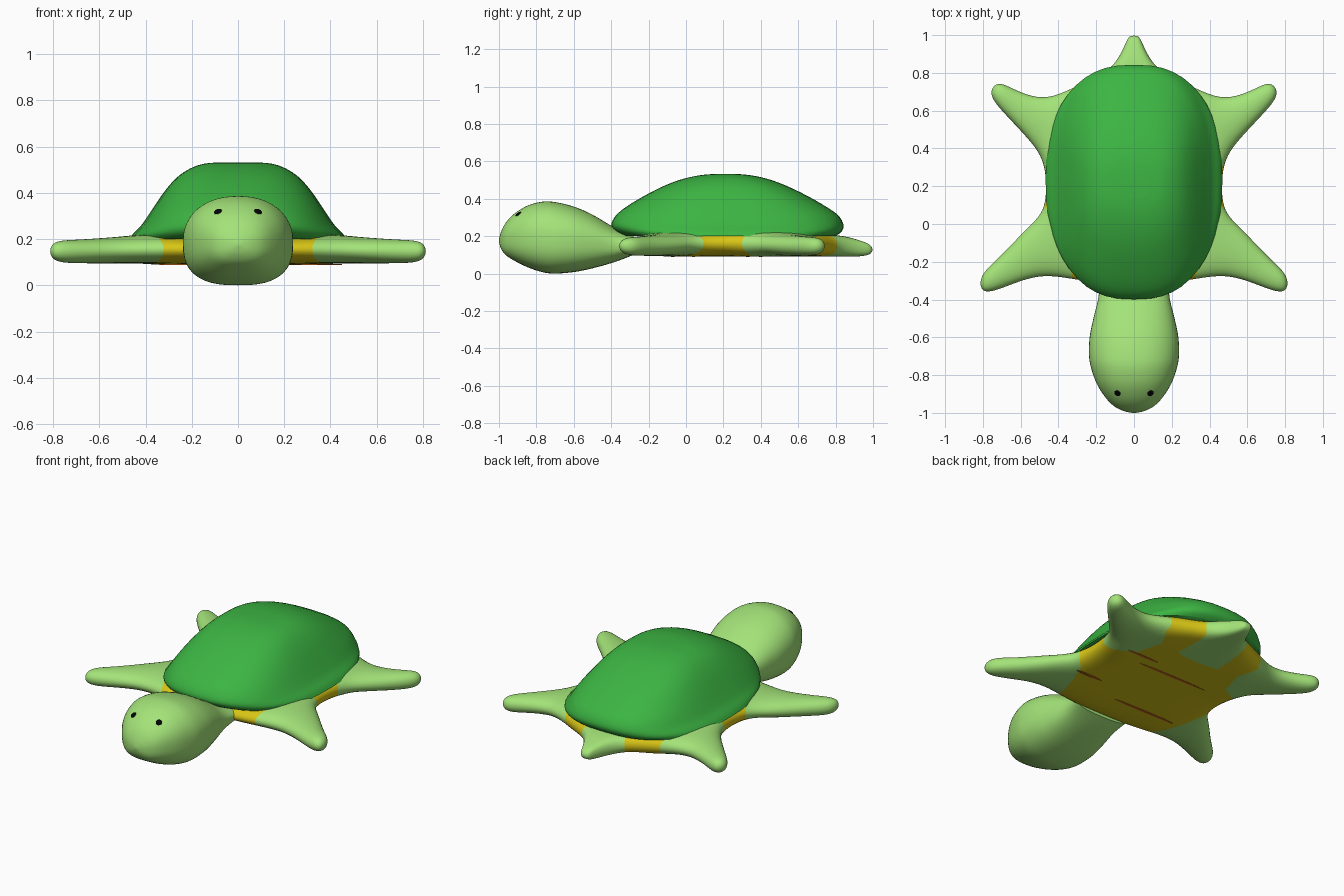
import bpy, bmesh, math
from mathutils import Vector
from mathutils.bvhtree import BVHTree

if "Cube" in bpy.data.objects:
    bpy.data.objects.remove(bpy.data.objects["Cube"])


def material(name, rgb):
    m = bpy.data.materials.new(name)
    m.diffuse_color = (*rgb, 1)
    m.use_nodes = True
    m.node_tree.nodes["Principled BSDF"].inputs["Base Color"].default_value = m.diffuse_color
    return m


SKIN = material("light green skin", (0.37, 0.77, 0.19))
SHELL = material("green shell", (0.045, 0.46, 0.055))
BELLY = material("yellow belly", (0.68, 0.56, 0.008))
BROWN = material("orange brown", (0.62, 0.15, 0.015))
BLACK = material("black", (0.001, 0.001, 0.001))


def add_object(name, bm, mats):
    me = bpy.data.meshes.new(name)
    bm.to_mesh(me)
    bm.free()
    for m in mats:
        me.materials.append(m)
    for p in me.polygons:
        p.use_smooth = True
    me.set_sharp_from_angle(angle=math.radians(50))
    ob = bpy.data.objects.new(name, me)
    bpy.context.collection.objects.link(ob)
    return ob


def resample(rows, steps=4):
    """Catmull-Rom interpolation of a table of section sizes."""
    out = []
    for i in range(len(rows) - 1):
        p0, p1, p2, p3 = (rows[max(0, min(len(rows) - 1, i + k))] for k in (-1, 0, 1, 2))
        for s in range(steps):
            t = s / steps
            out.append([0.5 * (2 * b + (c - a) * t + (2 * a - 5 * b + 4 * c - d) * t * t
                               + (3 * b - a - 3 * c + d) * t ** 3)
                        for a, b, c, d in zip(p0, p1, p2, p3)])
    return out + [list(rows[-1])]


def super_ellipse(rx, ry, n_low, n_high, count=48):
    pts = []
    for i in range(count):
        a = 2 * math.pi * i / count
        c, s = math.cos(a), math.sin(a)
        n = n_high if s > 0 else n_low
        pts.append((rx * math.copysign(abs(c) ** (2 / n), c),
                    ry * math.copysign(abs(s) ** (2 / n), s)))
    return pts


def loft(rings):
    bm = bmesh.new()
    rows = [[bm.verts.new(p) for p in r] for r in rings]
    for a, b in zip(rows, rows[1:]):
        for i in range(len(a)):
            j = (i + 1) % len(a)
            bm.faces.new((a[i], a[j], b[j], b[i]))
    bm.faces.new(rows[0])
    bm.faces.new(rows[-1])
    bmesh.ops.recalc_face_normals(bm, faces=bm.faces)
    return bm


# Shell: stacked outlines (height, half width, front y, back y)
shell_rows = [(.200, .468, -.325, .80), (.225, .452, -.375, .832), (.26, .418, -.399, .842),
              (.31, .383, -.375, .815), (.36, .350, -.315, .745), (.42, .307, -.215, .64),
              (.47, .260, -.115, .535), (.505, .207, -.02, .44), (.525, .15, .07, .35),
              (.532, .08, .14, .28)]
rings = []
for z, w, y0, y1 in resample(shell_rows):
    rings.append([(x, y + (y0 + y1) / 2, z) for x, y in super_ellipse(w, (y1 - y0) / 2, 2.6, 2.6)])
add_object("shell", loft(rings), [SHELL])

# Head and neck: sections along y (y, half width, bottom z, top z)
head_rows = [(-.28, .19, .10, .205), (-.38, .187, .062, .245), (-.5, .215, .028, .315),
             (-.6, .235, .008, .358), (-.7, .238, .0, .382), (-.77, .225, .008, .384),
             (-.85, .195, .035, .362), (-.92, .15, .07, .318), (-.965, .105, .1, .27),
             (-.99, .055, .135, .22), (-1.0, .008, .17, .182)]
rings = []
for y, w, z0, z1 in resample(head_rows):
    rings.append([(x, y, z + (z0 + z1) / 2) for x, z in super_ellipse(w, (z1 - z0) / 2, 2.7, 2.2)])
head_bm = loft(rings)
head_tree = BVHTree.FromBMesh(head_bm)
add_object("head", head_bm, [SKIN])

# Eyes: thin discs lying on the head surface
for side, x in (("left", -.087), ("right", .087)):
    spot, normal, *_ = head_tree.ray_cast(Vector((x, -2, .319)), Vector((0, 1, 0)))
    bm = bmesh.new()
    bmesh.ops.create_uvsphere(bm, u_segments=12, v_segments=8, radius=.018)
    bmesh.ops.scale(bm, verts=bm.verts, vec=(1, 1, .25))
    turn = normal.to_track_quat('Z', 'Y').to_matrix()
    bmesh.ops.rotate(bm, verts=bm.verts, matrix=turn)
    bmesh.ops.translate(bm, verts=bm.verts, vec=spot)
    add_object(side + "_eye", bm, [BLACK])

# Body with flippers and tail: half cage, mirrored and subdivided
cage = {  # name: (x, y, bottom z, top z)
    "c0": (0, -.33, .09, .21), "c1": (0, .08, .09, .21), "c2": (0, .31, .09, .21),
    "c3": (0, .52, .09, .21), "c4": (0, .82, .09, .21),
    "d0": (.16, -.33, .09, .215), "d1": (.16, .08, .09, .21), "d2": (.16, .31, .09, .21),
    "d3": (.14, .55, .09, .21), "d4": (.13, .81, .09, .215),
    "e0": (.31, -.31, .09, .22), "f1": (.475, .08, .09, .235),
    "f2": (.475, .31, .09, .235), "e3": (.33, .73, .09, .22),
    "m2": (.36, .36, .09, .215), "m3": (.29, .62, .09, .215),
    "g0": (.50, -.27, .09, .213), "g1": (.56, .0, .09, .213),
    "h0": (.70, -.35, .09, .2), "h1": (.72, -.18, .09, .2),
    "i0": (.817, -.38, .098, .197), "i1": (.825, -.27, .098, .197),
    "j0": (.54, .42, .09, .213), "j1": (.48, .66, .09, .213),
    "k0": (.68, .57, .09, .2), "k1": (.64, .72, .09, .2),
    "l0": (.785, .69, .098, .197), "l1": (.725, .765, .098, .197),
    "t0": (0, .92, .09, .18), "t1": (.06, .92, .09, .18),
    "u0": (0, 1.0, .1, .155), "u1": (.03, 1.0, .1, .155),
}
belly = ["c0 d0 d1 c1", "c1 d1 d2 c2", "c2 d2 d3 c3", "d0 e0 f1 d1", "d1 f1 f2 d2",
         "d2 f2 m2", "d2 m2 m3 d3", "d3 m3 e3 d4"]
limbs = ["e0 g0 g1 f1", "g0 h0 h1 g1", "h0 i0 i1 h1",                  # front flipper
         "m2 f2 e3 m3", "f2 j0 j1 e3", "j0 k0 k1 j1", "k0 l0 l1 k1",   # rear flipper
         "c3 d3 d4 c4", "c4 d4 t1 t0", "t0 t1 u1 u0"]                  # tail
bm = bmesh.new()
low = {k: bm.verts.new((x, y, z0)) for k, (x, y, z0, z1) in cage.items()}
high = {k: bm.verts.new((x, y, z1)) for k, (x, y, z0, z1) in cage.items()}
edges = {}
for index, group in enumerate((belly, limbs)):
    for text in group:
        keys = text.split()
        bm.faces.new([high[k] for k in keys]).material_index = index
        bm.faces.new([low[k] for k in reversed(keys)]).material_index = index
        for a, b in zip(keys, keys[1:] + keys[:1]):
            edges[(a, b)] = index
for (a, b), index in edges.items():
    on_centre = cage[a][0] == 0 and cage[b][0] == 0
    if (b, a) not in edges and not on_centre:
        bm.faces.new((low[a], low[b], high[b], high[a])).material_index = index
body = add_object("body_and_flippers", bm, [BELLY, SKIN])
for e in body.data.edges:
    e.use_edge_sharp = False
mirror = body.modifiers.new("mirror", 'MIRROR')
mirror.use_clip = True
sub = body.modifiers.new("smooth", 'SUBSURF')
sub.levels = sub.render_levels = 3

# Belly streaks: thin plates (centre x, y, length)
bm = bmesh.new()
for x, y, length in ((.27, .40, .22), (0, .33, .48), (.36, .04, .18), (-.13, -.07, .42)):
    made = bmesh.ops.create_cone(bm, cap_ends=True, segments=8, radius1=.5, radius2=.5, depth=1)
    bmesh.ops.scale(bm, verts=made["verts"], vec=(length, .018, .004))
    bmesh.ops.translate(bm, verts=made["verts"], vec=(x, y, .0905))
add_object("belly_streaks", bm, [BROWN])
